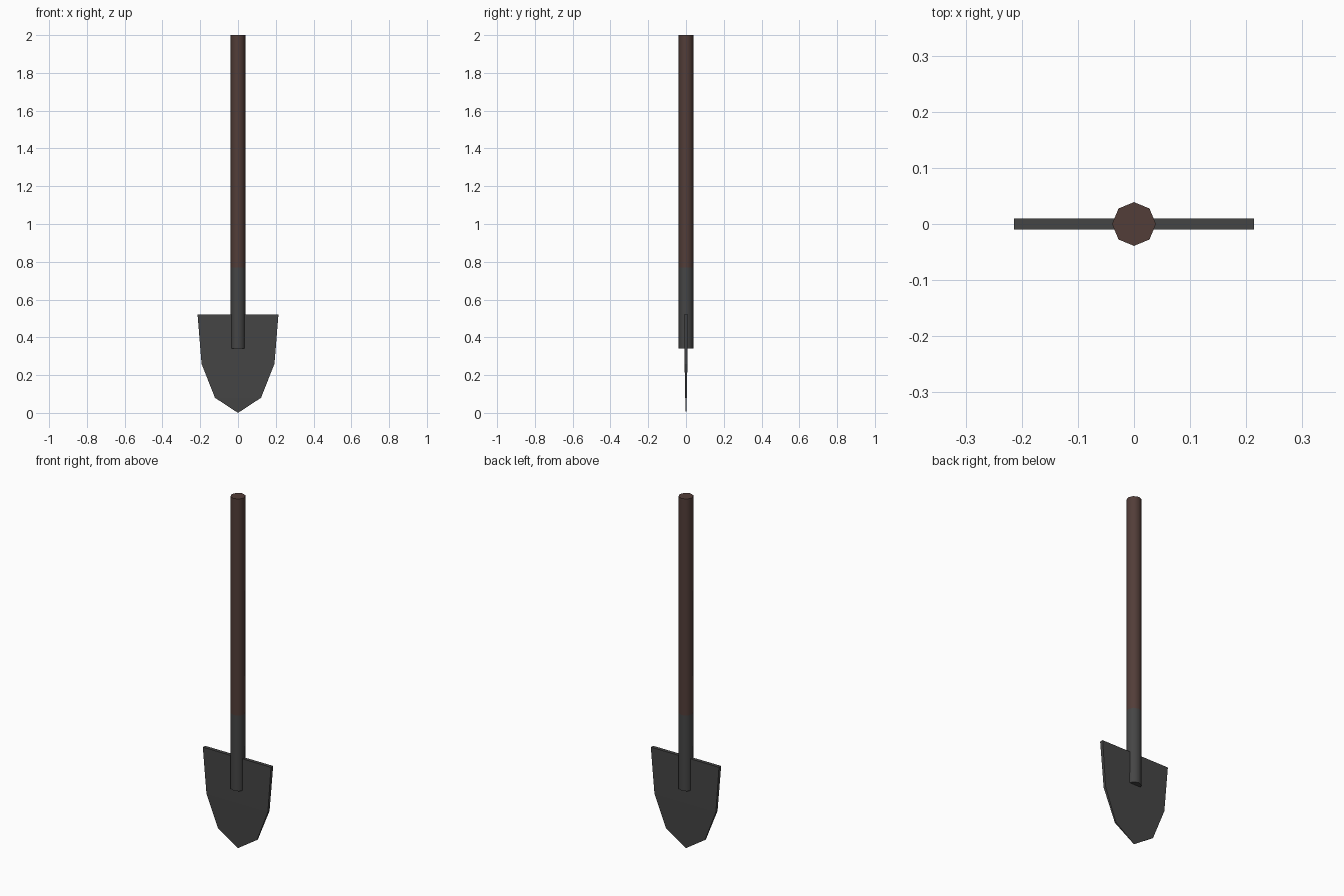
import bpy, bmesh, math

if "Cube" in bpy.data.objects:
    bpy.data.objects.remove(bpy.data.objects["Cube"])

def material(name, color):
    m = bpy.data.materials.new(name)
    m.diffuse_color = (*color, 1)
    m.use_nodes = True
    m.node_tree.nodes["Principled BSDF"].inputs["Base Color"].default_value = m.diffuse_color
    return m

wood = material("wood", (0.085, 0.047, 0.040))
metal = material("metal", (0.06, 0.06, 0.06))

# Eight-sided shaft: wooden handle above, metal socket below
def shaft(name, z0, z1, mat):
    bpy.ops.mesh.primitive_cylinder_add(vertices=8, radius=0.039, depth=z1 - z0,
                                        location=(0, 0, (z0 + z1) / 2))
    ob = bpy.context.object
    ob.name = name
    ob.data.materials.append(mat)
    bpy.ops.object.shade_smooth_by_angle(angle=math.radians(50))

shaft("handle", 0.77, 2.0, wood)
shaft("socket", 0.34, 0.77, metal)

# Blade: rows of (half width, height, half thickness), tapering to a pointed edge
rows = [(0.214, 0.52, 0.010), (0.193, 0.26, 0.0075), (0.122, 0.08, 0.004)]
bm = bmesh.new()
rings = [[bm.verts.new((sx * w, sy * t, z)) for sx, sy in ((-1, -1), (1, -1), (1, 1), (-1, 1))]
         for w, z, t in rows]
tip = [bm.verts.new((0, y, 0)) for y in (-0.001, 0.001)]
bm.faces.new(rings[0])
for a, b in zip(rings, rings[1:]):
    for i in range(4):
        j = (i + 1) % 4
        bm.faces.new((a[i], b[i], b[j], a[j]))
l = rings[-1]
bm.faces.new((l[0], tip[0], l[1]))
bm.faces.new((l[2], tip[1], l[3]))
bm.faces.new((l[1], tip[0], tip[1], l[2]))
bm.faces.new((l[3], tip[1], tip[0], l[0]))
bmesh.ops.recalc_face_normals(bm, faces=bm.faces)
mesh = bpy.data.meshes.new("blade")
bm.to_mesh(mesh)
bm.free()
mesh.materials.append(metal)
bpy.context.collection.objects.link(bpy.data.objects.new("blade", mesh))
